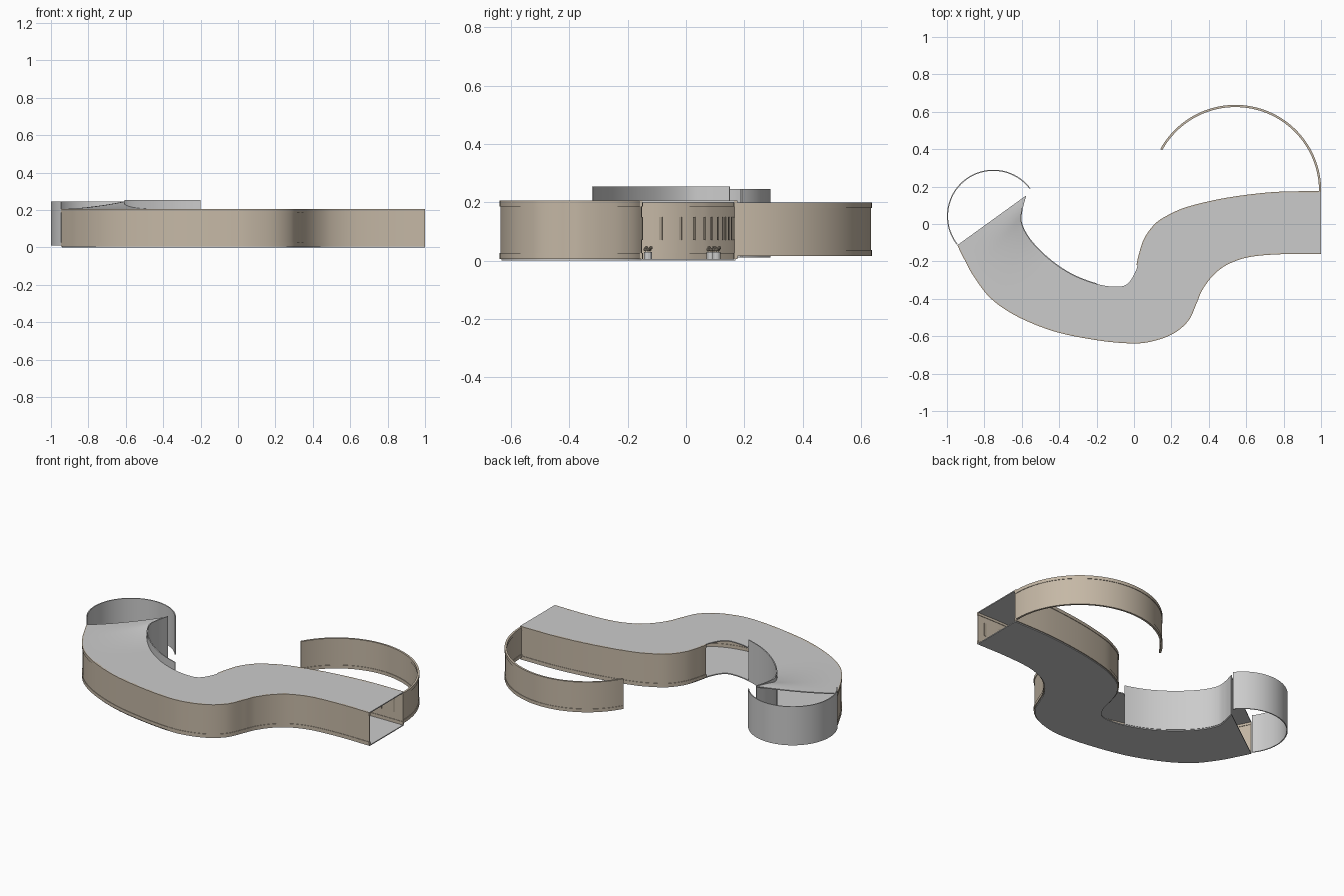
import bpy, bmesh, math
from mathutils import Vector

if "Cube" in bpy.data.objects:
    bpy.data.objects.remove(bpy.data.objects["Cube"])

# ---------- materials ----------
def mat(name, c):
    m = bpy.data.materials.new(name)
    m.diffuse_color = (*c, 1)
    m.use_nodes = True
    m.node_tree.nodes["Principled BSDF"].inputs["Base Color"].default_value = m.diffuse_color
    return m

TAN = mat("tan cladding", (0.56, 0.48, 0.38))
GREY = mat("light grey", (0.60, 0.60, 0.60))
SLOT = mat("slot brown", (0.42, 0.36, 0.28))

# ---------- helpers ----------
def finish(name, bm, material, smooth=True):
    bmesh.ops.recalc_face_normals(bm, faces=bm.faces)
    me = bpy.data.meshes.new(name)
    bm.to_mesh(me)
    bm.free()
    ob = bpy.data.objects.new(name, me)
    bpy.context.collection.objects.link(ob)
    me.materials.append(material)
    if smooth:
        bpy.ops.object.select_all(action='DESELECT')
        ob.select_set(True)
        bpy.context.view_layer.objects.active = ob
        bpy.ops.object.shade_smooth_by_angle(angle=math.radians(30))
    return ob

def curve_at(pts, t):
    """Catmull-Rom point at parameter t (one unit per control point)."""
    i = min(int(t), len(pts) - 2)
    f = t - i
    p1, p2 = Vector(pts[i]), Vector(pts[i + 1])
    p0 = Vector(pts[i - 1]) if i > 0 else 2 * p1 - p2
    p3 = Vector(pts[i + 2]) if i + 2 < len(pts) else 2 * p2 - p1
    return 0.5 * (2 * p1 + (p2 - p0) * f + (2 * p0 - 5 * p1 + 4 * p2 - p3) * f * f
                  + (3 * p1 - p0 - 3 * p2 + p3) * f ** 3)

def sample(pts, t0, t1, n):
    return [curve_at(pts, t0 + (t1 - t0) * k / n) for k in range(n + 1)]

def arc(cx, cy, r, a0, a1, n):
    angles = [math.radians(a0 + (a1 - a0) * k / n) for k in range(n + 1)]
    return [Vector((cx + r * math.cos(a), cy + r * math.sin(a))) for a in angles]

def left_normal(path, k):
    d = (path[min(k + 1, len(path) - 1)] - path[max(k - 1, 0)]).normalized()
    return Vector((-d.y, d.x))

def wall(name, path, profile, material):
    """Sweep a closed (offset, z) profile along a plan path."""
    bm = bmesh.new()
    rings = []
    for k, p in enumerate(path):
        nrm = left_normal(path, k)
        rings.append([bm.verts.new((*(p + nrm * o), z)) for o, z in profile])
    m = len(profile)
    for a, b in zip(rings, rings[1:]):
        for j in range(m):
            bm.faces.new((a[j], a[(j + 1) % m], b[(j + 1) % m], b[j]))
    bm.faces.new(rings[0])
    bm.faces.new(rings[-1])
    return finish(name, bm, material)

def banded(z0, z1, t=0.003, f=0.006, h=0.02):
    """Thin wall section with a thicker rail at top and bottom."""
    half = [(f, z0), (f, z0 + h), (t, z0 + h), (t, z1 - h), (f, z1 - h), (f, z1)]
    return half + [(-o, z) for o, z in reversed(half)]

def plain(z0, z1, t=0.003):
    return [(t, z0), (t, z1), (-t, z1), (-t, z0)]

def slab(name, z0, z1, lift):
    """Slab between the north and south plan curves, with a lift rule."""
    bm = bmesh.new()
    n, m = 136, 10
    top, bot = [], []
    for a, b, k in zip(sample(NORTH, 0, 17, n), sample(SOUTH, 0, 17, n), range(n + 1)):
        rows = ([], [])
        for j in range(m + 1):
            v = j / m
            p = b.lerp(a, v)
            dz = lift(17 * k / n, v)
            rows[0].append(bm.verts.new((p.x, p.y, z1 + dz)))
            rows[1].append(bm.verts.new((p.x, p.y, z0 + dz)))
        top.append(rows[0])
        bot.append(rows[1])
    for g in (top, bot):
        for a, b in zip(g, g[1:]):
            for j in range(m):
                bm.faces.new((a[j], a[j + 1], b[j + 1], b[j]))
    for k in range(n):
        for j in (0, m):
            bm.faces.new((top[k][j], top[k + 1][j], bot[k + 1][j], bot[k][j]))
    for k in (0, n):
        for j in range(m):
            bm.faces.new((top[k][j], top[k][j + 1], bot[k][j + 1], bot[k][j]))
    return finish(name, bm, GREY)

# ---------- plan curves, right end to left end ----------
NORTH = [(1, .17), (.75, .165), (.5, .135), (.3, .09), (.2, .05), (.12, 0),
         (.06, -.08), (.03, -.17), (.01, -.25), (-.035, -.32), (-.1, -.335),
         (-.2, -.32), (-.33, -.27), (-.45, -.19), (-.55, -.09), (-.6, 0),
         (-.6, .07), (-.58, .15)]
SOUTH = [(1, -.155), (.8, -.155), (.62, -.17), (.5, -.21), (.42, -.27), (.36, -.35),
         (.33, -.42), (.285, -.515), (.2, -.585), (.08, -.625), (-.03, -.632),
         (-.2, -.615), (-.42, -.57), (-.62, -.49), (-.76, -.395), (-.85, -.28),
         (-.9, -.19), (-.94, -.11)]

# ---------- slabs: flat floor, roof that curls up at the left inner tip ----------
def roof_lift(t, v):
    s = min(max((t - 13) / 4, 0), 1)
    return 0.045 * s * s * (3 - 2 * s) * v ** 1.6

slab("floor", 0.0, 0.006, lambda t, v: 0)
slab("roof", 0.200, 0.206, roof_lift)

# ---------- S-shaped walls ----------
north_path = sample(NORTH, 0, 7.6, 64)
south_path = sample(SOUTH, 0, 17, 136)
wall("south_wall", south_path, banded(0.006, 0.206), TAN)
wall("north_wall", north_path, banded(0.006, 0.206), TAN)
wall("inner_screen_wall", sample(NORTH, 11, 17, 56), plain(0.006, 0.254), GREY)

# ---------- free-standing curved screens ----------
wall("large_arc_wall", arc(.542, .178, .453, -1, 151, 72), banded(0.016, 0.2), TAN)
wall("small_arc_wall", arc(-.752, .042, .245, 37, 218, 72), plain(0.01, 0.246), GREY)

# ---------- narrow upright slots on the inner wall faces ----------
def slots(name, path, side, gap, limit):
    bm = bmesh.new()
    run, nxt = 0, 0.05
    for k in range(1, len(path)):
        run += (path[k] - path[k - 1]).length
        if run > limit:
            break
        if run < nxt:
            continue
        nxt += gap
        nrm = left_normal(path, k) * side
        d = Vector((-nrm.y, nrm.x)) * 0.006
        c0, c1 = path[k] + nrm * 0.002, path[k] + nrm * 0.006
        quad = [c0 - d, c0 + d, c1 + d, c1 - d]
        lo = [bm.verts.new((*q, 0.07)) for q in quad]
        hi = [bm.verts.new((*q, 0.15)) for q in quad]
        bm.faces.new(lo)
        bm.faces.new(hi)
        for j in range(4):
            i = (j + 1) % 4
            bm.faces.new((lo[j], lo[i], hi[i], hi[j]))
    finish(name, bm, SLOT, smooth=False)

slots("north_slots", north_path, 1, 0.08, 1.2)
slots("south_slots", south_path, -1, 0.08, 0.6)

# ---------- small planters standing on the floor ----------
def planter(name, x, y):
    bpy.ops.mesh.primitive_cylinder_add(vertices=12, radius=0.014, depth=0.024,
                                        location=(x, y, 0.018))
    bpy.context.object.name = name + "_pot"
    bpy.context.object.data.materials.append(GREY)
    bm = bmesh.new()
    for k in range(5):
        a = k * math.tau / 5
        r = bmesh.ops.create_icosphere(bm, subdivisions=1, radius=0.007)
        bmesh.ops.translate(bm, verts=r['verts'],
                            vec=(x + 0.01 * math.cos(a), y + 0.01 * math.sin(a), 0.038 + 0.006 * (k % 2)))
    finish(name + "_leaves", bm, SLOT)

for i, (x, y) in enumerate([(.42, .085), (.5, .105), (.12, -.13)]):
    planter(f"planter_{i + 1}", x, y)
